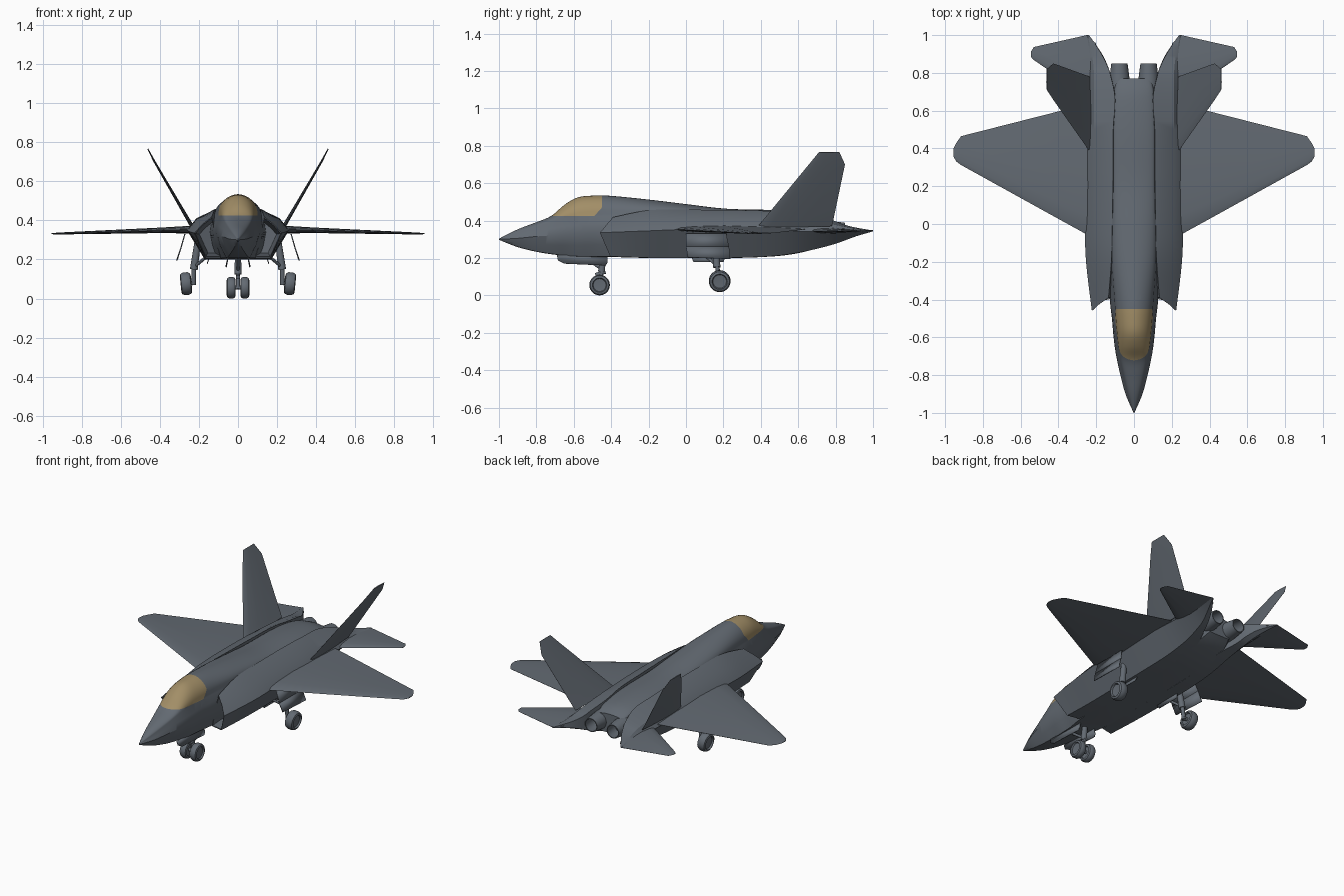
import bpy, bmesh, math
from mathutils import Vector as V

if "Cube" in bpy.data.objects:
    bpy.data.objects.remove(bpy.data.objects["Cube"])


def material(name, rgb):
    m = bpy.data.materials.new(name)
    m.diffuse_color = (*rgb, 1)
    m.use_nodes = True
    m.node_tree.nodes["Principled BSDF"].inputs["Base Color"].default_value = m.diffuse_color
    return m


GREY = material("slate_grey_paint", (0.125, 0.145, 0.170))
AMBER = material("amber_canopy_glass", (0.36, 0.27, 0.135))


def finish(name, bm, mats=(GREY,), mirror=False, angle=32):
    bmesh.ops.recalc_face_normals(bm, faces=bm.faces)
    me = bpy.data.meshes.new(name)
    bm.to_mesh(me)
    bm.free()
    for m in mats:
        me.materials.append(m)
    me.shade_smooth()
    me.set_sharp_from_angle(angle=math.radians(angle))
    ob = bpy.data.objects.new(name, me)
    bpy.context.collection.objects.link(ob)
    if mirror:
        ob.modifiers.new("mirror", 'MIRROR')
    return ob


def smooth_rings(rings, k=5):
    """Catmull-Rom interpolation between stations."""
    out, n = [], len(rings)
    for i in range(n - 1):
        quad = [rings[max(i - 1, 0)], rings[i], rings[i + 1], rings[min(i + 2, n - 1)]]
        for s in range(k):
            t = s / k
            out.append([b + 0.5 * t * ((c - a) + t * (2 * a - 5 * b + 4 * c - d + t * (3 * (b - c) + d - a)))
                        for a, b, c, d in zip(*quad)])
    return out + [rings[-1]]


def loft(rings, cap=True):
    bm = bmesh.new()
    vs = [[bm.verts.new(p) for p in r] for r in rings]
    n = len(vs[0])
    for a, b in zip(vs, vs[1:]):
        for i in range(n):
            bm.faces.new((a[i], a[(i + 1) % n], b[(i + 1) % n], b[i]))
    if cap:
        bm.faces.new(vs[0])
        bm.faces.new(vs[-1])
    return bm


def lathe(name, center, axis, profile, sides=24, mirror=False):
    """Rings of (distance along axis, radius) around a centre."""
    q = V((0, 0, 1)).rotation_difference(V(axis))
    rings = [[V(center) + q @ V((r * math.cos(2 * math.pi * i / sides),
                                 r * math.sin(2 * math.pi * i / sides), d))
              for i in range(sides)] for d, r in profile]
    return finish(name, loft(rings), mirror=mirror)


def rod(name, a, b, r0, r1=None, mirror=False):
    d = V(b) - V(a)
    return lathe(name, a, d.normalized(), [(0, r0), (d.length, r1 or r0)], 14, mirror)


def blade(name, sections, thick_dir):
    """Wing-like surface: sections of (x, z, front y, rear y, half thickness)."""
    prof = [(0, .0), (.04, .45), (.15, .8), (.38, 1), (.7, .62), (1, .06)]
    loop = prof + [(f, -t) for f, t in reversed(prof[1:])]
    d = V(thick_dir).normalized()
    rings = [[V((x, y0 + (y1 - y0) * f, z)) + d * t * h for f, t in loop]
             for x, z, y0, y1, h in sections]
    return finish(name, loft(rings), mirror=True, angle=40)


def plate(name, pts, thick, mirror=True):
    bm = bmesh.new()
    bm.faces.new([bm.verts.new(p) for p in pts])
    ob = finish(name, bm, mirror=mirror)
    mod = ob.modifiers.new("thickness", 'SOLIDIFY')
    mod.thickness, mod.offset = thick, 0
    return ob


# Fuselage: y, bottom z, bottom half width, chine z, chine x, sill x, sill z, top z
stations = [
    (-1.00, .297, .001, .300, .002, .001, .302, .303),
    (-.90, .258, .020, .305, .045, .032, .333, .353),
    (-.80, .233, .035, .315, .072, .054, .366, .391),
    (-.72, .220, .045, .320, .090, .070, .395, .425),
    (-.65, .212, .050, .325, .102, .083, .413, .484),
    (-.58, .207, .060, .330, .110, .091, .424, .523),
    (-.50, .205, .065, .335, .117, .098, .430, .533),
    (-.40, .205, .080, .340, .128, .105, .434, .532),
    (-.20, .200, .100, .340, .140, .118, .440, .512),
    (.00, .200, .120, .340, .150, .118, .438, .488),
    (.22, .200, .120, .340, .150, .110, .435, .463),
    (.50, .211, .115, .340, .150, .110, .430, .455),
    (.68, .245, .095, .340, .130, .105, .410, .437),
    (.77, .285, .070, .340, .100, .090, .385, .405),
]


def body_ring(y, zb, wb, zc, wc, ws, zs, zt):
    half = [V((0, y, zb)), V((wb * .6, y, zb)), V((wb, y, zb + .002)),
            V(((wb + wc) / 2 + wc * .04, y, (zb + zc) / 2)), V((wc, y, zc)),
            V(((wc + ws) / 2 + wc * .03, y, (zc + zs) / 2))]
    for i in range(9):
        t = i * math.pi / 16
        half.append(V((ws * max(math.cos(t), 0) ** 1.1, y, zs + (zt - zs) * math.sin(t))))
    half[-1].x = 0
    return half + [V((-p.x, p.y, p.z)) for p in reversed(half[1:-1])]


bm = loft(smooth_rings([body_ring(*s) for s in stations]))
# Canopy: cut the sill and rear frame lines, then colour the faces inside them
cuts = [((0, 0, .424), (0, 0, 1)), ((0, -.45, 0), (0, 1, 0)), ((0, -.49, .424), (0, .045, -.04))]
for co, no in cuts:
    fs = [f for f in bm.faces if -.85 < f.calc_center_median().y < -.3 and f.calc_center_median().z > .36]
    geom = fs + list({e for f in fs for e in f.edges}) + list({v for f in fs for v in f.verts})
    bmesh.ops.bisect_plane(bm, geom=geom, plane_co=co, plane_no=no, dist=1e-5)
for f in bm.faces:
    c = f.calc_center_median()
    if all((c - V(co)).dot(V(no)) * s > 0 for (co, no), s in zip(cuts, (1, -1, -1))):
        f.material_index = 1
finish("fuselage_and_canopy", bm, (GREY, AMBER))

# Intake nacelles running back into the tail booms
lip = [V(p) for p in ((.09, -.39, .208), (.165, -.405, .208), (.223, -.46, .335),
                      (.185, -.425, .378), (.135, -.39, .418))]
nac = [
    (-.20, (.08, .201), (.167, .201), (.254, .345), (.200, .405), (.120, .455)),
    (.00, (.08, .200), (.170, .200), (.260, .352), (.210, .412), (.115, .458)),
    (.30, (.08, .201), (.170, .202), (.262, .350), (.212, .410), (.110, .455)),
    (.50, (.08, .212), (.165, .213), (.256, .345), (.212, .402), (.110, .448)),
    (.66, (.08, .240), (.160, .240), (.252, .342), (.212, .392), (.100, .432)),
    (.78, (.12, .272), (.170, .270), (.250, .342), (.212, .380), (.122, .403)),
    (.84, (.14, .298), (.180, .290), (.250, .342), (.215, .369), (.142, .380)),
    (.91, (.175, .325), (.205, .316), (.250, .343), (.225, .358), (.178, .362)),
    (1.0, (.238, .343), (.243, .342), (.250, .345), (.246, .348), (.238, .347)),
]
rings = smooth_rings([lip] + [[V((x, y, z)) for x, z in pts] for y, *pts in nac], 4)
mid = sum(lip, V()) / 5
inner = [mid + (p - mid) * .93 for p in lip]
deep = [mid + (p - mid) * .75 + V((-.01, .25, 0)) for p in lip]
finish("intake_nacelle_and_boom", loft([deep, inner] + rings), mirror=True, angle=28)

# Engine nozzles, hollow at the rear
lathe("engine_nozzle", (.077, .60, .345), (0, 1, 0),
      [(0, .058), (.10, .058), (.18, .052), (.25, .043), (.25, .038), (.19, .042), (.12, .03)],
      mirror=True)

# Wings, tailplanes and canted fins
blade("main_wing", [(.20, .355, -.083, .647, .020), (.40, .349, .027, .596, .014),
                    (.915, .333, .312, .465, .005), (.940, .332, .33, .43, .004),
                    (.955, .332, .355, .40, .002)], (0, 0, 1))
blade("tailplane", [(.20, .345, .64, .955, .016), (.25, .345, .675, 1.0, .013),
                    (.53, .345, .868, .937, .004), (.546, .345, .885, .912, .002)], (0, 0, 1))
blade("tail_fin", [(.235, .370, .385, .780, .010), (.253, .400, .410, .787, .009),
                   (.427, .700, .657, .850, .005), (.462, .766, .711, .820, .003)], (.87, 0, -.5))


# Landing gear
def wheel(name, c, axis, r, w):
    lathe(name, c, axis, [(-w * .6, r * .3), (-w * .65, r * .62), (-w, r * .7), (-w * .85, r * .9),
                          (-w * .4, r), (w * .4, r), (w * .85, r * .9), (w, r * .7),
                          (w * .65, r * .62), (w * .6, r * .3)], 28, True)


wheel("nose_wheel", (.035, -.462, .055), (1, 0, 0), .055, .023)
rod("nose_axle", (-.04, -.46, .056), (.04, -.46, .056), .010)
rod("nose_strut_lower", (0, -.46, .05), (0, -.45, .14), .011)
rod("nose_strut_upper", (0, -.452, .125), (0, -.44, .25), .019, .014)
rod("nose_drag_brace", (0, -.452, .14), (0, -.56, .22), .008)
rod("nose_torque_link", (0, -.43, .125), (0, -.485, .11), .010)

wheel("main_wheel", (.266, .180, .076), (1, 0, -.1), .058, .028)
rod("main_axle", (.222, .178, .080), (.28, .18, .075), .011, mirror=True)
rod("main_strut_lower", (.228, .178, .07), (.226, .165, .17), .012, mirror=True)
rod("main_strut_upper", (.226, .165, .15), (.205, .155, .30), .020, .016, mirror=True)
rod("main_side_brace", (.226, .165, .16), (.16, .10, .215), .008, mirror=True)

# Gear doors
plate("nose_gear_door", [(.050, -.69, .216), (.056, -.685, .188), (.060, -.65, .170),
                         (.061, -.43, .160), (.058, -.42, .175), (.050, -.42, .216)], .006)
plate("main_gear_door_upper", [(.272, .0, .330), (.272, .215, .330), (.292, .23, .260), (.292, .0, .260)], .006)
plate("main_gear_door_lower", [(.292, .0, .260), (.292, .23, .260), (.314, .237, .195), (.310, .01, .203)], .006)
plate("bay_edge_door", [(.150, .03, .204), (.150, .21, .204), (.157, .20, .178), (.157, .04, .178)], .005)
